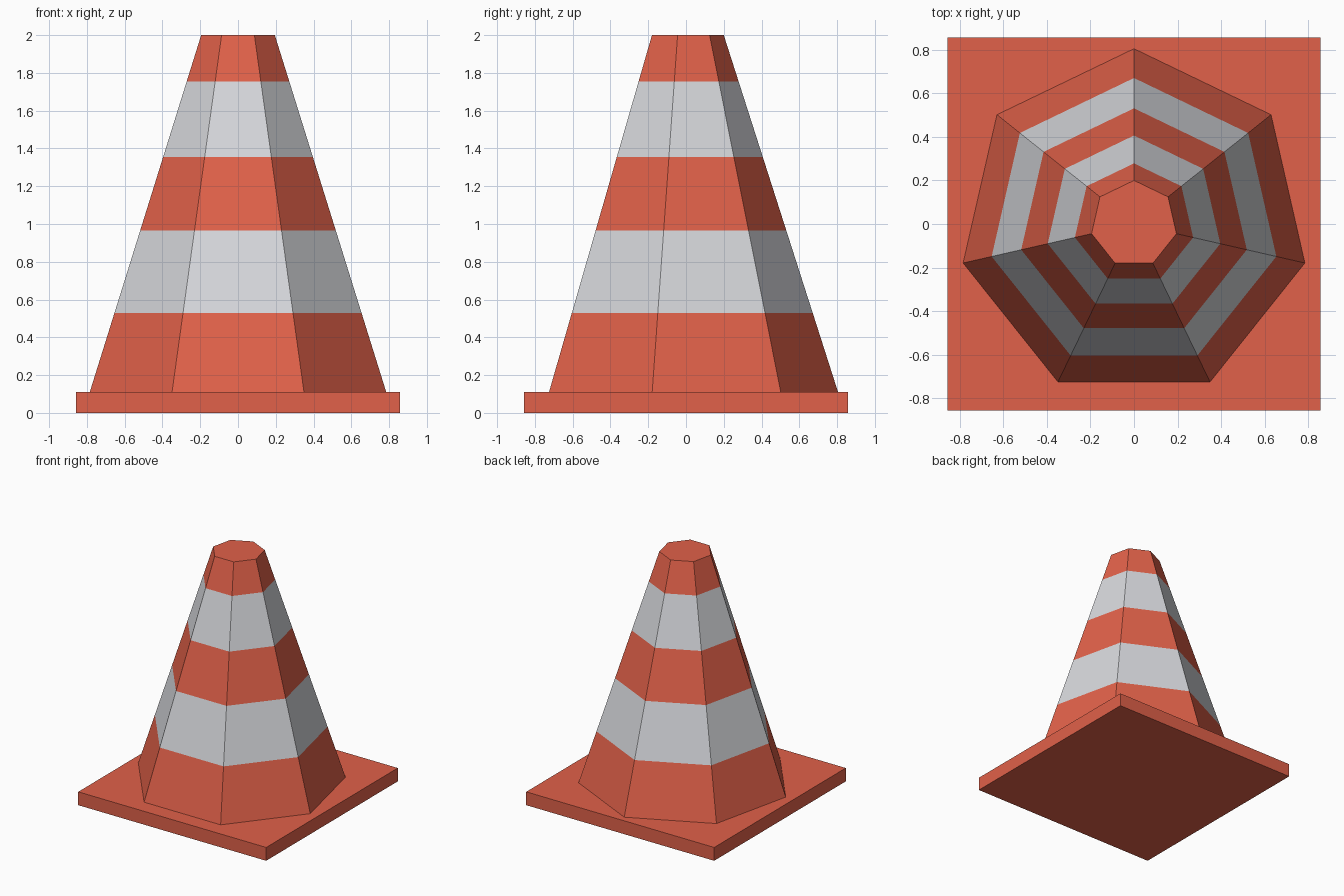
import bpy, bmesh, math

if "Cube" in bpy.data.objects:
    bpy.data.objects.remove(bpy.data.objects["Cube"])


def material(name, rgb):
    m = bpy.data.materials.new(name)
    m.diffuse_color = (*rgb, 1.0)
    m.use_nodes = True
    m.node_tree.nodes["Principled BSDF"].inputs["Base Color"].default_value = m.diffuse_color
    return m


orange = material("orange red", (0.75, 0.119, 0.067))
white = material("pale grey", (0.67, 0.68, 0.71))


def add_object(name, bm, mats):
    bmesh.ops.recalc_face_normals(bm, faces=bm.faces)
    mesh = bpy.data.meshes.new(name)
    bm.to_mesh(mesh)
    bm.free()
    for m in mats:
        mesh.materials.append(m)
    ob = bpy.data.objects.new(name, mesh)
    bpy.context.collection.objects.link(ob)
    return ob


BASE_H, BASE_W = 0.11, 1.715
TOP, R_BOTTOM, R_TOP, SIDES = 2.0, 0.805, 0.2, 7

# Square base plate
bm = bmesh.new()
bmesh.ops.create_cube(bm, size=1.0)
for v in bm.verts:
    v.co.x *= BASE_W
    v.co.y *= BASE_W
    v.co.z = (v.co.z + 0.5) * BASE_H
add_object("base_plate", bm, [orange])

# Seven-sided tapered body, one ring at each stripe edge
levels = [BASE_H, 0.53, 0.965, 1.355, 1.755, TOP]
bm = bmesh.new()
rings = []
for z in levels:
    t = (z - BASE_H) / (TOP - BASE_H)
    r = R_BOTTOM + (R_TOP - R_BOTTOM) * t
    angles = [math.pi / 2 + math.tau * i / SIDES for i in range(SIDES)]
    rings.append([bm.verts.new((r * math.cos(a), r * math.sin(a), z)) for a in angles])

# Bands alternate in colour going up
for k, (low, high) in enumerate(zip(rings, rings[1:])):
    for i in range(SIDES):
        j = (i + 1) % SIDES
        face = bm.faces.new((low[i], low[j], high[j], high[i]))
        face.material_index = k % 2

# Flat cap and underside
bm.faces.new(rings[-1])
bm.faces.new(rings[0][::-1])
add_object("cone_body", bm, [orange, white])
